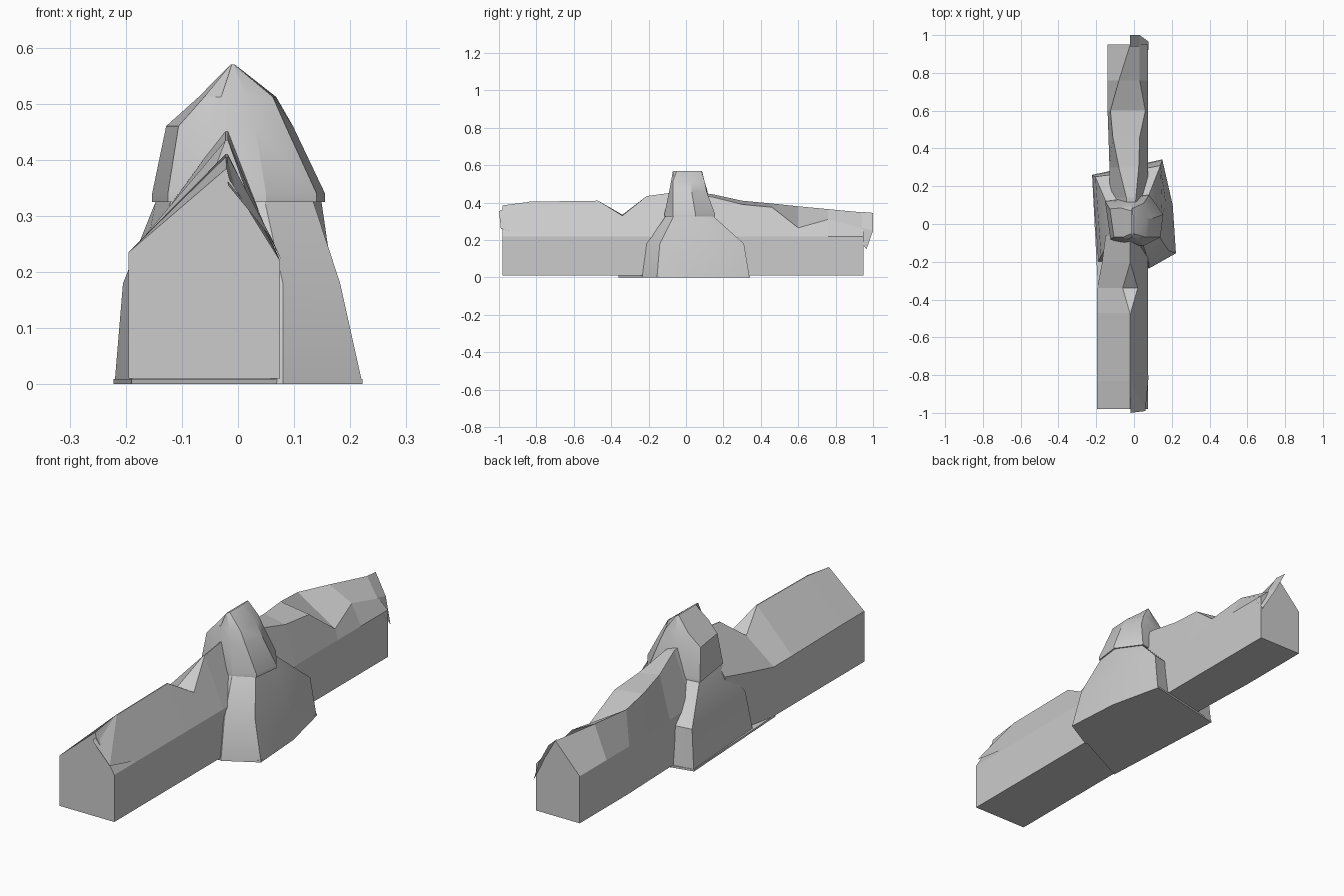
import bpy
import bmesh
import math

cube = bpy.data.objects.get("Cube")
if cube:
    bpy.data.objects.remove(cube, do_unlink=True)

stone = bpy.data.materials.new("pale_grey")
stone.use_nodes = True
GREY = (0.6, 0.6, 0.6, 1)
stone.diffuse_color = GREY
stone.node_tree.nodes["Principled BSDF"].inputs["Base Color"].default_value = GREY


def finish(name, bm, smooth=False):
    bmesh.ops.recalc_face_normals(bm, faces=bm.faces[:])
    mesh = bpy.data.meshes.new(name)
    bm.to_mesh(mesh)
    bm.free()
    mesh.materials.append(stone)
    obj = bpy.data.objects.new(name, mesh)
    bpy.context.collection.objects.link(obj)
    if smooth:
        bpy.ops.object.select_all(action='DESELECT')
        obj.select_set(True)
        bpy.context.view_layer.objects.active = obj
        bpy.ops.object.shade_smooth_by_angle(angle=math.radians(25))
    return obj


def loft(name, rings, smooth=False):
    """Join matching rings of points and cap both ends."""
    bm = bmesh.new()
    loops = [[bm.verts.new(p) for p in ring] for ring in rings]
    for a, b in zip(loops, loops[1:]):
        for i in range(len(a)):
            j = (i + 1) % len(a)
            bm.faces.new((a[i], a[j], b[j], b[i]))
    bm.faces.new(loops[0])
    bm.faces.new(loops[-1])
    return finish(name, bm, smooth)


def wing_section(y, left, eave_l, ridge_l, ridge_r, eave_r=0.22, right=0.075, floor=0.01):
    """House-shaped cross-section; the two ridge points can spread apart."""
    profile = [(left, floor), (left, eave_l), ridge_l, ridge_r, (right, eave_r), (right, floor)]
    return [(x, y, z) for x, z in profile]


# Front wing: long gabled hall with a dent in its ridge
loft("front_wing", [
    wing_section(-0.98, -0.195, 0.235, (-0.02, 0.385), (-0.015, 0.365)),
    wing_section(-0.83, -0.195, 0.235, (-0.022, 0.405), (-0.018, 0.405)),
    wing_section(-0.47, -0.195, 0.23, (-0.022, 0.41), (-0.018, 0.41)),
    wing_section(-0.34, -0.195, 0.23, (-0.06, 0.335), (0.02, 0.33)),
    wing_section(-0.21, -0.17, 0.25, (-0.022, 0.435), (-0.018, 0.435)),
    wing_section(-0.06, -0.15, 0.28, (-0.022, 0.455), (-0.018, 0.455)),
])

# Small gable lip over the front end
lip = bmesh.new()
pts = [lip.verts.new(p) for p in [
    (-0.018, -0.83, 0.407), (-0.018, -1.0, 0.355), (0.06, -0.99, 0.26), (0.078, -0.8, 0.22)]]
lip.faces.new(pts[:3])
lip.faces.new((pts[0], pts[2], pts[3]))
finish("front_roof_lip", lip)

# Back wing: its ridge wanders towards the right-hand wall
loft("back_wing", [
    wing_section(0.0, -0.13, 0.23, (-0.03, 0.46), (0.0, 0.45)),
    wing_section(0.14, -0.13, 0.23, (-0.04, 0.445), (0.01, 0.43)),
    wing_section(0.30, -0.13, 0.22, (-0.08, 0.41), (0.025, 0.39)),
    wing_section(0.46, -0.135, 0.22, (-0.112, 0.395), (0.03, 0.375)),
    wing_section(0.60, -0.14, 0.22, (-0.125, 0.38), (0.06, 0.265)),
    wing_section(0.76, -0.14, 0.22, (-0.08, 0.365), (0.03, 0.31)),
    wing_section(0.95, -0.14, 0.22, (-0.02, 0.347), (0.03, 0.26)),
])

# Thin roof overhang past the back wall
over = bmesh.new()
inner = [(-0.02, 0.94, 0.35), (0.03, 0.94, 0.266), (0.078, 0.92, 0.21)]
outer = [(-0.02, 1.0, 0.345), (0.03, 1.0, 0.25), (0.078, 0.965, 0.15)]
a = [over.verts.new(p) for p in inner]
b = [over.verts.new(p) for p in outer]
for i in range(2):
    over.faces.new((a[i], b[i], b[i + 1], a[i + 1]))
finish("back_roof_overhang", over)


# Tower: skewed eight-sided rings, with a ledge two thirds of the way up
def ring(z, points, scale=1):
    return [(x * scale, y * scale, z) for x, y in points]


base = [(-0.22, 0.26), (-0.05, 0.29), (0.15, 0.34), (0.205, 0.1),
        (0.222, -0.155), (0.08, -0.235), (-0.03, -0.2), (-0.19, -0.2)]
waist = [(-0.205, 0.25), (-0.06, 0.27), (0.14, 0.31), (0.17, 0.1),
         (0.182, -0.14), (0.08, -0.21), (-0.03, -0.18), (-0.175, -0.17)]
ledge = [(-0.153, 0.12), (-0.04, 0.135), (0.08, 0.155), (0.155, 0.05),
         (0.14, -0.07), (0.05, -0.115), (-0.05, -0.11), (-0.125, -0.08)]
shoulder = [(-0.128, 0.08), (-0.03, 0.115), (0.05, 0.11), (0.098, 0.03),
            (0.085, -0.07), (0.03, -0.09), (-0.05, -0.09), (-0.106, -0.07)]
crown = [(-0.07, 0.085), (-0.025, 0.1), (0.03, 0.1), (0.068, 0.03),
         (0.062, -0.07), (0.015, -0.08), (-0.03, -0.08), (-0.06, -0.07)]
peak = [(-0.013, 0.07), (-0.011, 0.085), (-0.008, 0.083), (-0.006, 0.03),
        (-0.006, -0.05), (-0.008, -0.068), (-0.011, -0.07), (-0.013, -0.05)]
loft("tower_base", [
    ring(0, base), ring(0.18, waist), ring(0.325, ledge, 0.96)], True)
loft("tower_top", [
    ring(0.325, ledge), ring(0.34, ledge), ring(0.46, shoulder),
    ring(0.512, crown), ring(0.57, peak)], True)

# Foundation slab reaching under the front wing
corners = [(-0.222, 0.26), (0.15, 0.342), (0.222, -0.155), (-0.19, -0.36)]
loft("foundation", [ring(0, corners), ring(0.009, corners)])
